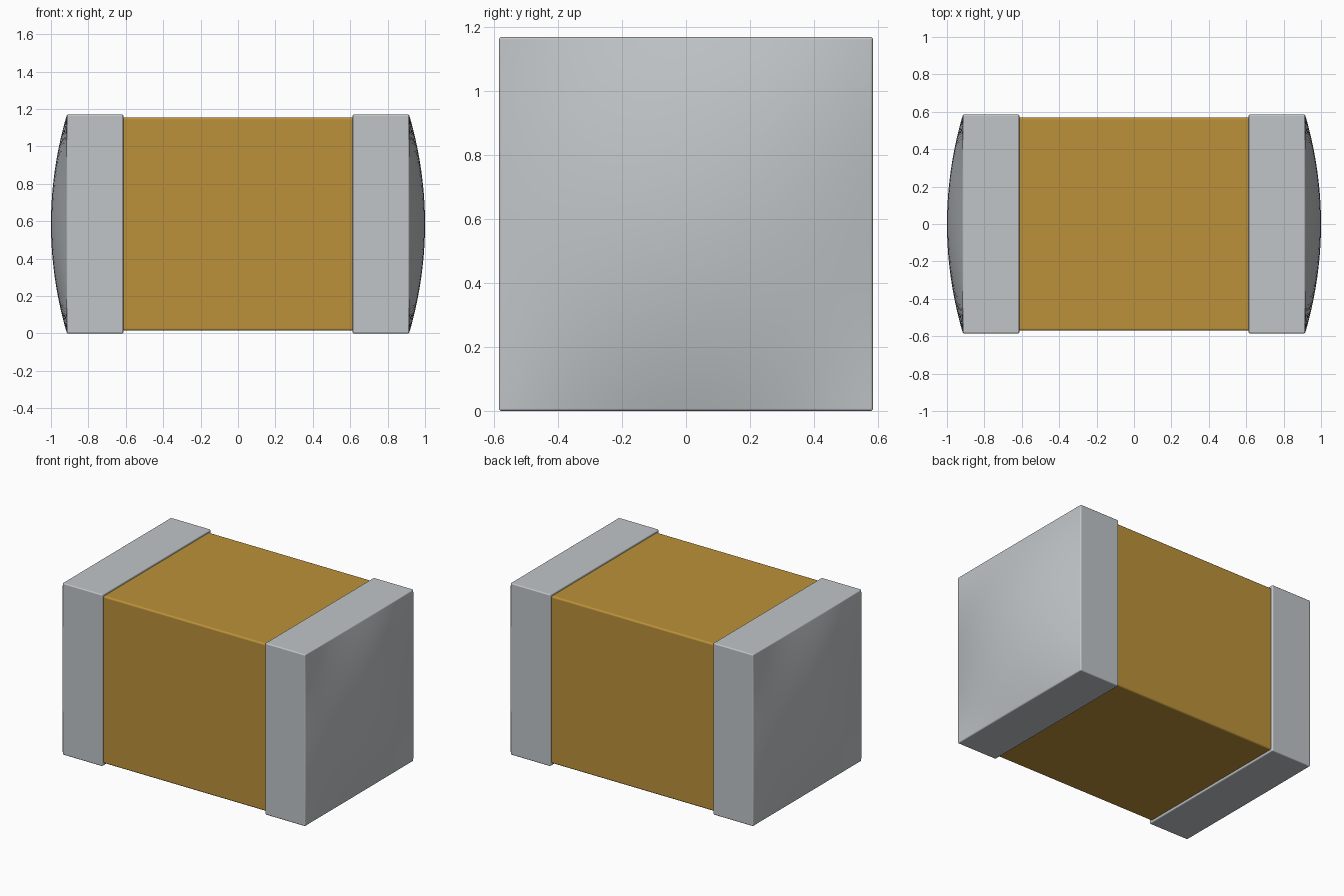
import bpy, bmesh
from mathutils import Vector

if "Cube" in bpy.data.objects:
    bpy.data.objects.remove(bpy.data.objects["Cube"])

HALF = 0.585          # half width and half height of the end caps
BODY = 0.57           # half width and half height of the body
INNER, RIM, BULGE = 0.613, 0.915, 0.085


def material(name, rgb):
    mat = bpy.data.materials.new(name)
    mat.use_nodes = True
    mat.diffuse_color = (*rgb, 1)
    bsdf = next(n for n in mat.node_tree.nodes if n.type == 'BSDF_PRINCIPLED')
    bsdf.inputs["Base Color"].default_value = (*rgb, 1)
    return mat


def finish(bm, name, mat, bevel):
    """Turn a bmesh into a softly bevelled, smooth shaded object."""
    bmesh.ops.recalc_face_normals(bm, faces=bm.faces[:])
    mesh = bpy.data.meshes.new(name)
    bm.to_mesh(mesh)
    bm.free()
    obj = bpy.data.objects.new(name, mesh)
    bpy.context.collection.objects.link(obj)
    mesh.materials.append(mat)
    mod = obj.modifiers.new("soft_edges", 'BEVEL')
    mod.width, mod.segments = bevel, 3
    mod.limit_method, mod.angle_limit = 'ANGLE', 0.8
    mod.harden_normals = True
    bpy.ops.object.select_all(action='DESELECT')
    obj.select_set(True)
    bpy.context.view_layer.objects.active = obj
    bpy.ops.object.shade_smooth_by_angle(angle=0.6)
    return obj


def end_cap(name, side, mat):
    """Square metal cap with a shallow pillow-shaped outer face."""
    bm = bmesh.new()
    bmesh.ops.create_grid(bm, x_segments=20, y_segments=20, size=HALF)
    for v in bm.verts:
        a, b = v.co.x, v.co.y
        dome = BULGE * (1 - (a / HALF) ** 2) * (1 - (b / HALF) ** 2)
        v.co = Vector((side * (RIM + dome), a, b + HALF))
    # straight sides run back from the rim to the inner face
    rim = [e for e in bm.edges if e.is_boundary]
    new = bmesh.ops.extrude_edge_only(bm, edges=rim)["geom"]
    for v in new:
        if isinstance(v, bmesh.types.BMVert):
            v.co.x = side * INNER
    bmesh.ops.holes_fill(bm, edges=[e for e in bm.edges if e.is_boundary], sides=0)
    return finish(bm, name, mat, 0.008)


silver = material("silver_metal", (0.53, 0.56, 0.575))
ochre = material("ochre_ceramic", (0.50, 0.285, 0.042))

# Ceramic body, its ends set inside the caps
bm = bmesh.new()
bmesh.ops.create_cube(bm, size=2)
for v in bm.verts:
    v.co = Vector((v.co.x * 0.85, v.co.y * BODY, v.co.z * BODY + HALF))
finish(bm, "body", ochre, 0.012)

# Metal end caps
end_cap("left_end_cap", 1, silver)
end_cap("right_end_cap", -1, silver)
